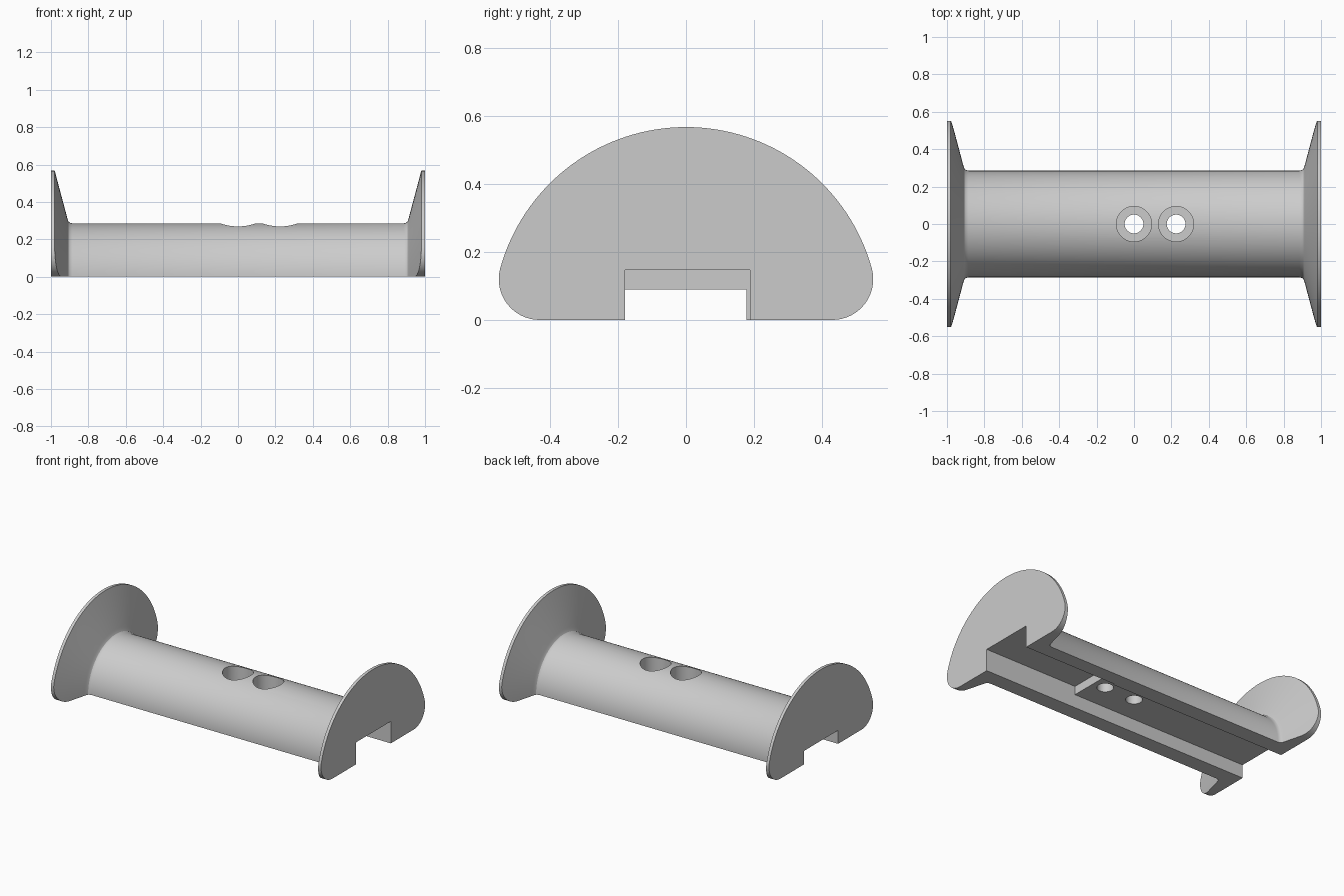
import bpy, bmesh
from math import sin, cos, pi, atan2, sqrt

if "Cube" in bpy.data.objects:
    bpy.data.objects.remove(bpy.data.objects["Cube"])

BARREL_R, FLANGE_R, CORNER_R = 0.285, 0.567, 0.12
SEGMENTS = 160

grey = bpy.data.materials.new("plain grey")
grey.use_nodes = True
grey.diffuse_color = (0.6, 0.6, 0.6, 1)
grey.node_tree.nodes["Principled BSDF"].inputs["Base Color"].default_value = (0.6, 0.6, 0.6, 1)


def make_object(name, bm):
    bmesh.ops.recalc_face_normals(bm, faces=bm.faces)
    mesh = bpy.data.meshes.new(name)
    bm.to_mesh(mesh)
    bm.free()
    mesh.materials.append(grey)
    obj = bpy.data.objects.new(name, mesh)
    bpy.context.collection.objects.link(obj)
    return obj


def loft(name, rings):
    """Closed solid through a row of equal rings of points."""
    bm = bmesh.new()
    loops = [[bm.verts.new(p) for p in ring] for ring in rings]
    n = len(loops[0])
    for a, b in zip(loops, loops[1:]):
        for i in range(n):
            j = (i + 1) % n
            bm.faces.new((a[i], a[j], b[j], b[i]))
    bm.faces.new(loops[0])
    bm.faces.new(loops[-1])
    return make_object(name, bm)


def box(name, x0, x1, y0, y1, z0, z1):
    return loft(name, [[(x, y0, z0), (x, y1, z0), (x, y1, z1), (x, y0, z1)] for x in (x0, x1)])


def post(name, x, r, z0, z1):
    return loft(name, [[(x + r * cos(2 * pi * i / 64), r * sin(2 * pi * i / 64), z)
                        for i in range(64)] for z in (z0, z1)])


def carve(target, cutter, operation="DIFFERENCE"):
    mod = target.modifiers.new("cut", "BOOLEAN")
    mod.operation, mod.object, mod.solver = operation, cutter, "EXACT"
    bpy.context.view_layer.objects.active = target
    bpy.ops.object.modifier_apply(modifier=mod.name)
    bpy.data.objects.remove(cutter)


# Turned barrel with a conical flange and small blend at each end
blend = []
for i in range(7):
    t = i / 6
    blend.append(((1 - t) ** 2 * 0.925 + 2 * t * (1 - t) * 0.905 + t * t * 0.885,
                  (1 - t) ** 2 * (BARREL_R + 0.075) + 2 * t * (1 - t) * BARREL_R + t * t * BARREL_R))
blend = [(0.905 + (x - 0.905) * (0.45 if x > 0.905 else 1), r if r < 0.29 else
          BARREL_R + (r - BARREL_R) * 0.45) for x, r in blend]
half = [(1.0, FLANGE_R), (0.98, FLANGE_R)] + blend
profile = half + [(-x, r) for x, r in reversed(half)]
spool = loft("spool_body", [[(x, r * cos(2 * pi * i / SEGMENTS), r * sin(2 * pi * i / SEGMENTS))
                             for i in range(SEGMENTS)] for x, r in profile])

# Flat underside with rounded lower flange corners
corner_y = sqrt((FLANGE_R - CORNER_R) ** 2 - CORNER_R ** 2)
tangent = atan2(CORNER_R, corner_y)
side = []
for i in range(17):
    a = -pi / 2 + (tangent + pi / 2) * i / 16
    side.append((corner_y + CORNER_R * cos(a), CORNER_R + CORNER_R * sin(a)))
side += [(0.62 * cos(tangent), 0.62 * sin(tangent)), (0.62, 0.7)]
outline = side + [(-y, z) for y, z in reversed(side)]
carve(spool, loft("outline_cutter", [[(x, y, z) for y, z in outline] for x in (-1.1, 1.1)]), "INTERSECT")

# Stepped channel underneath, deeper towards the left end
carve(spool, box("channel_cutter", -1.1, 1.1, -0.18, 0.178, -0.1, 0.09))
carve(spool, box("deep_channel_cutter", 0.31, 1.1, -0.18, 0.188, -0.1, 0.147))

# Two counterbored screw holes
for x in (0.0, 0.225):
    carve(spool, post("bore_cutter", x, 0.05, -0.1, 0.5))
    carve(spool, post("counterbore_cutter", x, 0.094, 0.15, 0.5))

# Smooth curved surfaces, crisp edges
bpy.ops.object.select_all(action="DESELECT")
spool.select_set(True)
bpy.context.view_layer.objects.active = spool
bpy.ops.object.shade_smooth_by_angle(angle=0.5)
